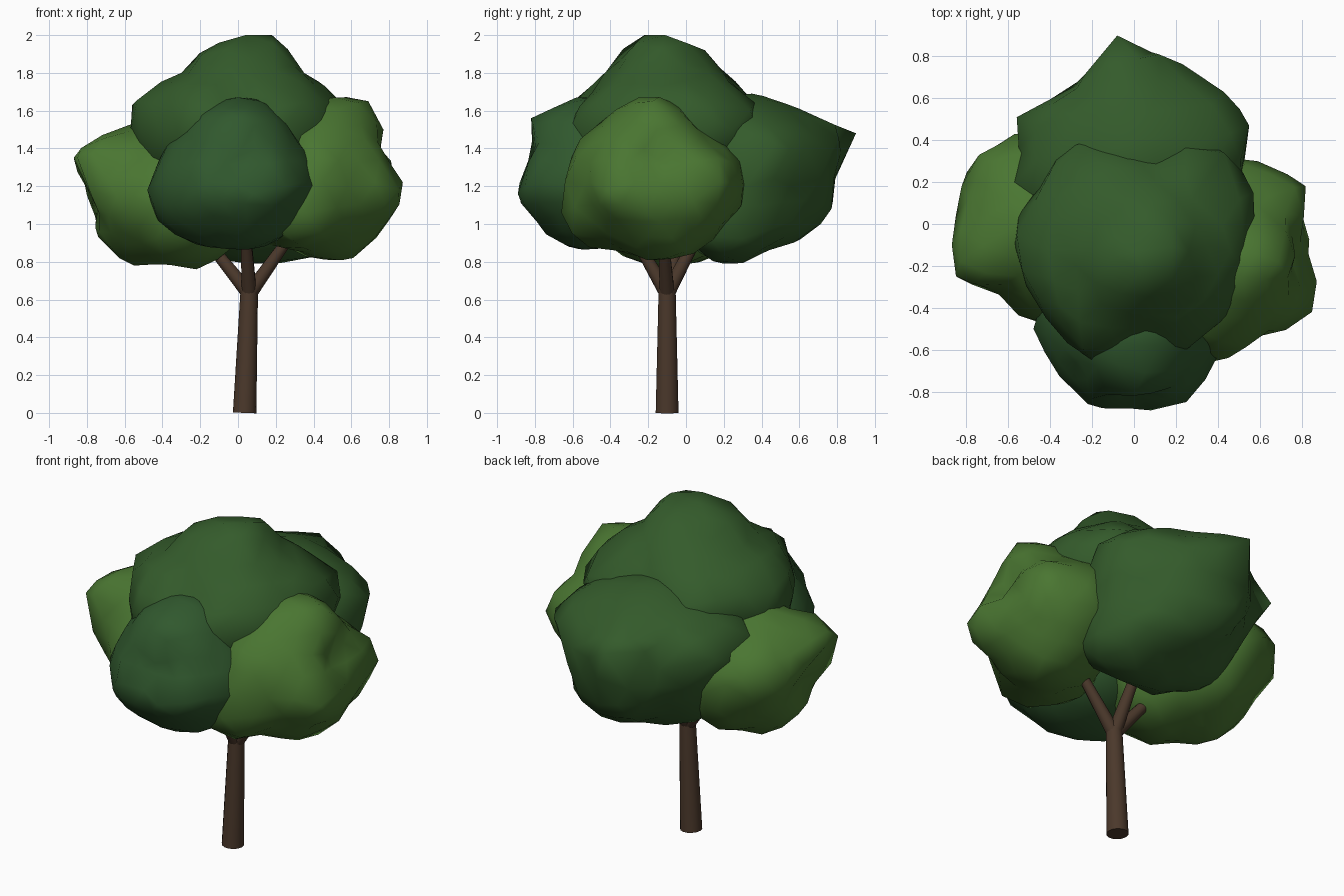
import bpy, bmesh, math, random
from mathutils import Vector

random.seed(4)


def material(name, rgb):
    m = bpy.data.materials.new(name)
    m.diffuse_color = (*rgb, 1)
    return m


BARK = material("brown bark", (0.070, 0.040, 0.024))
DEEP = material("deep green", (0.034, 0.104, 0.024))
COOL = material("cool green", (0.030, 0.098, 0.027))
LIGHT = material("light green", (0.068, 0.180, 0.031))


def finish(name, bm, mat, angle):
    bmesh.ops.recalc_face_normals(bm, faces=bm.faces)
    mesh = bpy.data.meshes.new(name)
    bm.to_mesh(mesh)
    bm.free()
    mesh.materials.append(mat)
    ob = bpy.data.objects.new(name, mesh)
    bpy.context.collection.objects.link(ob)
    bpy.ops.object.select_all(action='DESELECT')
    ob.select_set(True)
    bpy.context.view_layer.objects.active = ob
    bpy.ops.object.shade_smooth_by_angle(angle=math.radians(angle))


def limb(name, a, b, r1, r2):
    """Tapered round limb from a to b."""
    a, b = Vector(a), Vector(b)
    bm = bmesh.new()
    bmesh.ops.create_cone(bm, cap_ends=True, segments=14, radius1=r1,
                          radius2=r2, depth=(b - a).length)
    turn = (b - a).to_track_quat('Z', 'Y')
    for v in bm.verts:
        v.co = turn @ v.co + (a + b) / 2
    finish(name, bm, BARK, 40)


def clump(name, centre, radii, mat, lumps):
    """Leaf mass: an ellipsoid pulled out or in to the given points."""
    centre = Vector(centre)

    def base(d):
        return 1 / math.sqrt(sum((d[i] / radii[i]) ** 2 for i in range(3)))

    pulls = []
    for p in lumps:
        d = Vector(p) - centre
        n = d.normalized()
        pulls.append((n, d.length / base(n)))
    bm = bmesh.new()
    bmesh.ops.create_icosphere(bm, subdivisions=3, radius=1)
    dirs = {v: v.co.normalized() for v in bm.verts}
    for v, d in dirs.items():
        total, weight = 0.04, 0.04
        for n, ratio in pulls:
            w = math.exp(-(d.angle(n) / 0.25) ** 2)
            total += w * ratio
            weight += w
        k = total / weight * random.uniform(0.975, 1.01)
        v.co = centre + d * base(d) * k
    # the nearest corner lands exactly on each point
    for p, (n, _) in zip(lumps, pulls):
        v = max(dirs, key=lambda q: dirs[q].dot(n))
        v.co = Vector(p)
    finish(name, bm, mat, 60)


# Trunk and four branches
FORK = (0.06, -0.10, 0.63)
limb("trunk", (0.035, -0.10, 0.0), (0.06, -0.10, 0.66), 0.062, 0.046)
for name, tip in (("left_branch", (-0.18, -0.04, 0.93)),
                  ("right_branch", (0.28, -0.12, 0.94)),
                  ("front_branch", (0.04, -0.28, 0.94)),
                  ("back_branch", (0.04, 0.08, 0.97))):
    limb(name, FORK, tip, 0.040, 0.027)

# Crown top: bell shape, wide at its lower rim
clump("top_foliage", (0.0, -0.13, 1.5), (0.54, 0.50, 0.40), DEEP, [
    (0.04, -0.22, 2.0), (0.18, -0.11, 2.0), (-0.10, -0.15, 1.96),
    (-0.30, -0.12, 1.80), (-0.56, -0.05, 1.63), (-0.57, -0.1, 1.48),
    (0.35, -0.1, 1.80), (0.52, 0.0, 1.67), (0.57, 0.15, 1.55),
    (0.08, 0.10, 1.92), (0.05, 0.27, 1.72), (0.43, 0.34, 1.60),
    (-0.27, 0.38, 1.62), (-0.20, -0.65, 1.55), (0.05, -0.50, 1.68),
    (0.25, -0.60, 1.53), (0.47, -0.42, 1.52), (-0.42, -0.45, 1.50),
    (-0.34, -0.52, 1.36), (0.05, -0.43, 1.80), (0.0, -0.1, 1.25),
    (-0.2, 0.12, 1.80), (0.28, 0.12, 1.80)])

# Back of the crown: sloping roof, ledge and undercut
clump("back_foliage", (0.0, 0.30, 1.24), (0.54, 0.46, 0.42), DEEP, [
    (-0.08, 0.90, 1.48), (0.12, 0.81, 1.45), (0.25, 0.67, 1.48),
    (0.43, 0.63, 1.42), (0.55, 0.47, 1.42), (-0.23, 0.72, 1.46),
    (-0.56, 0.51, 1.42), (-0.57, 0.20, 1.45), (0.0, 0.60, 1.61),
    (0.0, 0.35, 1.69), (-0.35, 0.35, 1.58), (0.35, 0.40, 1.60),
    (0.53, 0.32, 1.20), (0.42, 0.55, 1.20), (-0.42, 0.44, 1.18),
    (-0.55, 0.36, 1.35), (-0.28, 0.66, 1.34), (0.05, 0.79, 1.25),
    (0.05, 0.77, 1.08), (0.15, 0.65, 0.96), (-0.27, 0.47, 1.0),
    (0.0, 0.42, 0.87), (0.05, 0.20, 0.79), (0.42, 0.20, 0.83),
    (0.33, 0.52, 0.93), (-0.25, 0.28, 0.87)])

# Front of the crown: dome on a wider body
clump("front_foliage", (-0.02, -0.48, 1.22), (0.42, 0.38, 0.38), COOL, [
    (0.0, -0.58, 1.67), (0.12, -0.58, 1.65), (0.0, -0.82, 1.56),
    (-0.18, -0.68, 1.56), (0.20, -0.70, 1.55), (0.08, -0.89, 1.16),
    (-0.22, -0.86, 1.20), (0.25, -0.85, 1.20), (-0.48, -0.50, 1.18),
    (-0.42, -0.53, 1.31), (0.41, -0.61, 1.20), (0.0, -0.80, 1.36),
    (-0.28, -0.66, 1.42), (0.28, -0.66, 1.42), (-0.45, -0.45, 1.08),
    (-0.10, -0.62, 0.88), (0.15, -0.60, 0.90), (-0.33, -0.70, 1.03),
    (0.05, -0.78, 1.00), (0.28, -0.68, 1.05), (0.0, -0.45, 0.87)])

# Right of the crown: dome on a wider body reaching forward
clump("right_foliage", (0.46, -0.14, 1.22), (0.38, 0.42, 0.38), LIGHT, [
    (0.52, -0.25, 1.67), (0.69, -0.18, 1.65), (0.77, -0.15, 1.50),
    (0.73, -0.15, 1.34), (0.87, 0.02, 1.22), (0.85, -0.42, 1.18),
    (0.82, 0.18, 1.22), (0.59, 0.30, 1.20), (0.82, -0.2, 1.05),
    (0.61, -0.10, 0.82), (0.35, -0.30, 0.85), (0.16, -0.40, 0.92),
    (0.58, -0.54, 1.20), (0.45, -0.64, 1.23), (0.42, -0.56, 1.45),
    (0.60, 0.08, 1.48), (0.67, -0.43, 1.45), (0.24, -0.60, 0.95),
    (0.36, -0.66, 1.06), (0.60, -0.42, 0.95), (0.62, 0.18, 0.99),
    (0.80, 0.0, 1.20)])

# Left of the crown
clump("left_foliage", (-0.42, -0.03, 1.15), (0.40, 0.42, 0.36), LIGHT, [
    (-0.87, -0.10, 1.35), (-0.85, -0.25, 1.35), (-0.79, 0.12, 1.36),
    (-0.74, 0.33, 1.30), (-0.57, 0.43, 1.24), (-0.56, 0.0, 1.53),
    (-0.74, -0.05, 1.10), (-0.74, -0.02, 0.93), (-0.55, -0.05, 0.78),
    (-0.38, -0.02, 0.80), (-0.22, -0.12, 0.76), (-0.05, -0.12, 0.86),
    (-0.63, -0.32, 1.25), (-0.45, -0.47, 1.08), (-0.40, 0.34, 0.92),
    (-0.65, 0.25, 1.0), (-0.28, -0.45, 0.92), (-0.60, -0.30, 0.95)])
